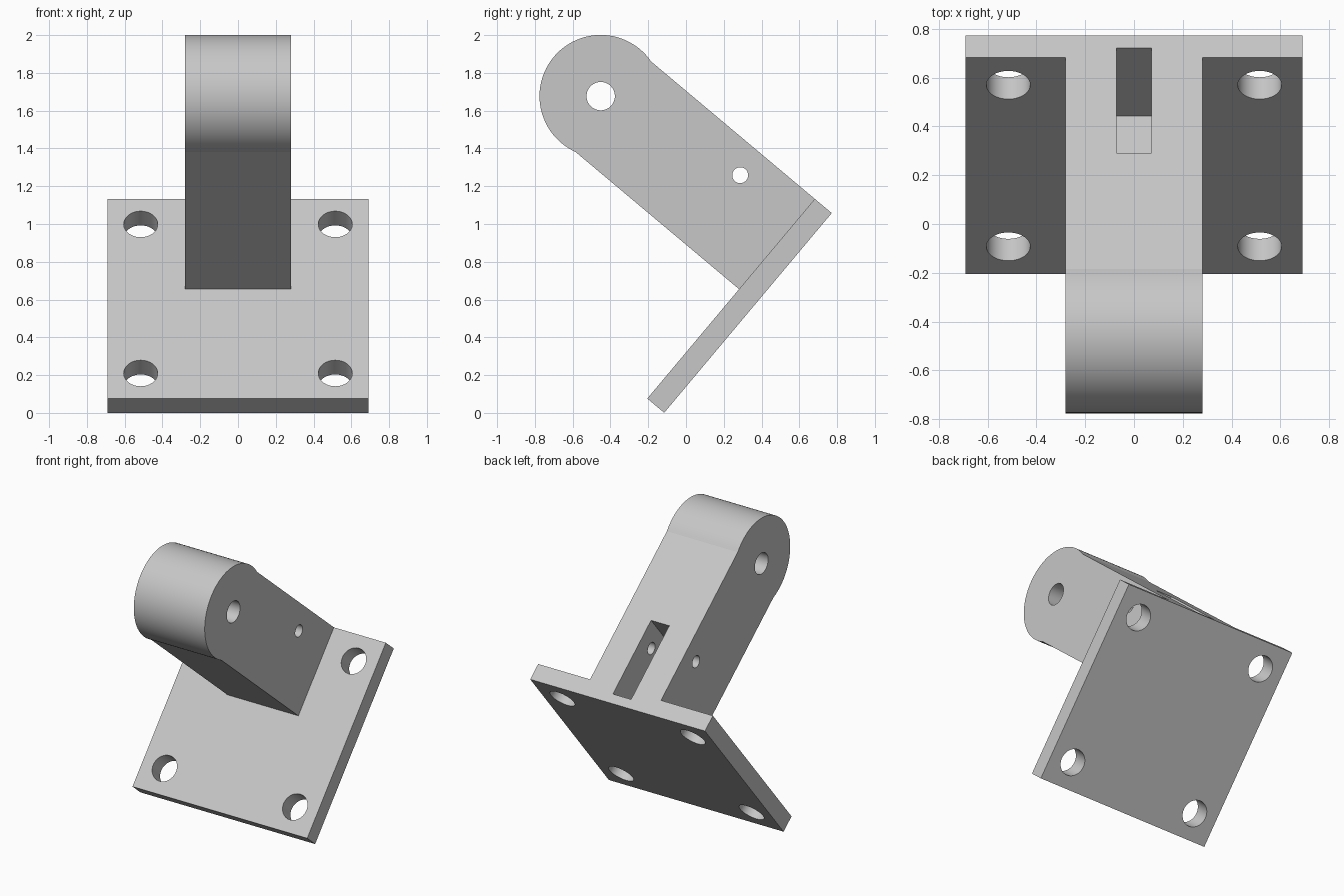
import bpy
import bmesh
from math import radians, sin, cos, asin, pi
from mathutils import Matrix, Vector

cube = bpy.data.objects.get("Cube")
if cube:
    bpy.data.objects.remove(cube, do_unlink=True)

# Main dimensions, in a frame where the plate lies flat (x across, y along, z up the arm)
SIDE, THICK = 1.38, 0.117
ARM_HALF_X, ARM_HALF_Y = 0.28, 0.312
EYE_Z, EYE_R = 1.218, 0.324
TILT = radians(50)

grey = bpy.data.materials.new("light_grey")
grey.use_nodes = True
grey.diffuse_color = (0.57, 0.57, 0.57, 1)
grey.node_tree.nodes["Principled BSDF"].inputs["Base Color"].default_value = grey.diffuse_color


def make_object(name, bm):
    bmesh.ops.recalc_face_normals(bm, faces=bm.faces)
    mesh = bpy.data.meshes.new(name)
    bm.to_mesh(mesh)
    bm.free()
    mesh.materials.append(grey)
    ob = bpy.data.objects.new(name, mesh)
    bpy.context.collection.objects.link(ob)
    return ob


def box(name, low, high):
    low, high = Vector(low), Vector(high)
    bm = bmesh.new()
    bmesh.ops.create_cube(bm, size=1)
    bmesh.ops.scale(bm, vec=high - low, verts=bm.verts)
    bmesh.ops.translate(bm, vec=(low + high) / 2, verts=bm.verts)
    return make_object(name, bm)


def rod(name, radius, length, centre, axis):
    bm = bmesh.new()
    bmesh.ops.create_cone(bm, cap_ends=True, segments=64, radius1=radius,
                          radius2=radius, depth=length)
    turn = Matrix.Rotation(pi / 2, 4, "Y") if axis == "X" else Matrix()
    bmesh.ops.transform(bm, matrix=Matrix.Translation(centre) @ turn, verts=bm.verts)
    return make_object(name, bm)


def combine(target, tool, operation):
    mod = target.modifiers.new(tool.name, "BOOLEAN")
    mod.operation, mod.solver, mod.object = operation, "EXACT", tool
    tool.hide_render = True
    bpy.context.view_layer.update()
    graph = bpy.context.evaluated_depsgraph_get()
    result = bpy.data.meshes.new_from_object(target.evaluated_get(graph))
    target.modifiers.clear()
    target.data = result
    bpy.data.objects.remove(tool, do_unlink=True)


# Square base plate, its top edge on y = 0 and its front face on z = 0
bracket = box("mounting_bracket", (-SIDE / 2, -SIDE, -THICK), (SIDE / 2, 0, 0))

# Arm: straight sides running into a slightly wider round eye
start = -asin((EYE_R ** 2 - ARM_HALF_Y ** 2) ** 0.5 / EYE_R)
steps = 48
profile = [(-ARM_HALF_Y, -0.06), (ARM_HALF_Y, -0.06)]
for i in range(steps + 1):
    a = start + (pi - 2 * start) * i / steps
    profile.append((EYE_R * cos(a), EYE_Z + EYE_R * sin(a)))
bm = bmesh.new()
face = bm.faces.new([bm.verts.new((-ARM_HALF_X, y - ARM_HALF_Y, z)) for y, z in profile])
extruded = bmesh.ops.extrude_face_region(bm, geom=[face])["geom"]
bmesh.ops.translate(bm, vec=(2 * ARM_HALF_X, 0, 0),
                    verts=[v for v in extruded if isinstance(v, bmesh.types.BMVert)])
combine(bracket, make_object("arm", bm), "UNION")

# Slot in the back of the arm, biting slightly into the plate
combine(bracket, box("slot_cutter", (-0.072, -0.436, -0.052), (0.072, 0.1, 0.51)), "DIFFERENCE")

# Cross holes through the arm
combine(bracket, rod("eye_cutter", 0.075, 1, (0, -ARM_HALF_Y, EYE_Z), "X"), "DIFFERENCE")
combine(bracket, rod("pin_cutter", 0.042, 1, (0, -0.158, 0.383), "X"), "DIFFERENCE")

# Bolt holes at the plate corners
for sx in (-1, 1):
    for sy in (-1, 1):
        centre = (sx * 0.515, -SIDE / 2 + sy * 0.515, -THICK / 2)
        combine(bracket, rod("bolt_cutter", 0.09, 0.4, centre, "Z"), "DIFFERENCE")

# Tilt into place and smooth only the round faces
mesh = bracket.data
mesh.transform(Matrix.Translation((0, 0.682, 1.133)) @ Matrix.Rotation(TILT, 4, "X"))
mesh.shade_smooth()
mesh.set_sharp_from_angle(angle=radians(10))
